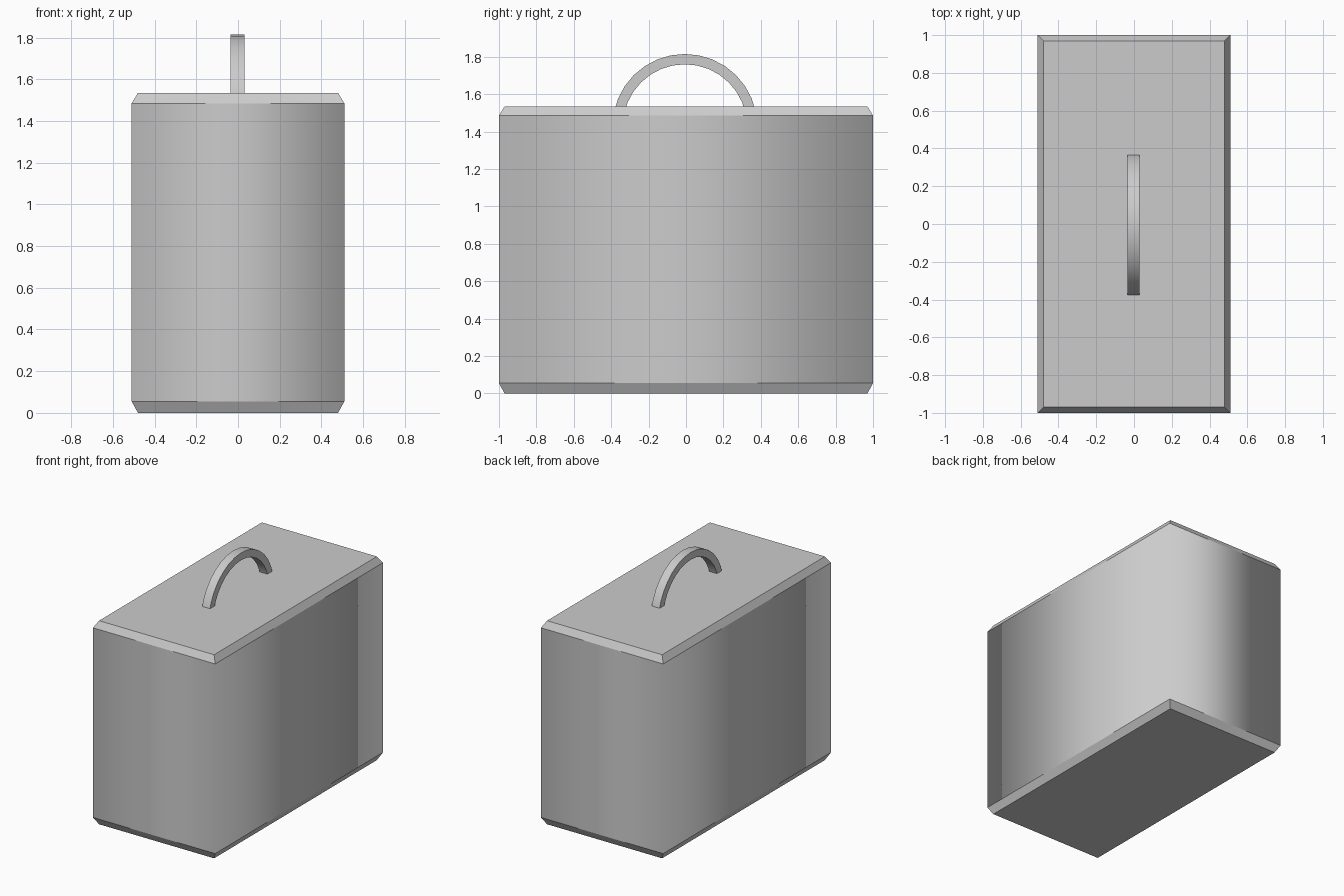
import bpy, bmesh, math

if "Cube" in bpy.data.objects:
    bpy.data.objects.remove(bpy.data.objects["Cube"])


def finish(name, bm):
    bmesh.ops.recalc_face_normals(bm, faces=bm.faces)
    mesh = bpy.data.meshes.new(name)
    bm.to_mesh(mesh)
    bm.free()
    obj = bpy.data.objects.new(name, mesh)
    bpy.context.collection.objects.link(obj)
    return obj


def bridge_rings(bm, rings, closed_caps=True):
    # Join equal rings of four points into a tube
    loops = [[bm.verts.new(p) for p in ring] for ring in rings]
    for a, b in zip(loops, loops[1:]):
        for i in range(4):
            j = (i + 1) % 4
            bm.faces.new((a[i], a[j], b[j], b[i]))
    if closed_caps:
        bm.faces.new(loops[0])
        bm.faces.new(loops[-1])


# Case body: tall box with chamfered top and bottom rims
half_x, half_y, inset = 0.51, 1.0, 0.03
bm = bmesh.new()
rings = []
for z, d in ((0, inset), (0.055, 0), (1.485, 0), (1.535, inset)):
    x, y = half_x - d, half_y - d
    rings.append([(-x, -y, z), (x, -y, z), (x, y, z), (-x, y, z)])
bridge_rings(bm, rings)
bm.normal_update()
# Walls are shaded smoothly round the corners, rims stay crisp
for f in bm.faces:
    f.smooth = abs(f.normal.z) < 0.1
for e in bm.edges:
    if abs(e.verts[0].co.z - e.verts[1].co.z) < 0.001:
        e.smooth = False
finish("case_body", bm)

# Carry handle: arched strap with its feet sunk into the top
steps, cy, cz = 16, -0.006, 1.428
outer, inner, x0, x1 = 0.387, 0.332, -0.035, 0.03
bm = bmesh.new()
rings = []
for i in range(steps + 1):
    a = math.pi * i / steps
    c, s = math.cos(a), math.sin(a)
    rings.append([(x, cy + r * c, cz + r * s)
                  for x, r in ((x0, inner), (x1, inner), (x1, outer), (x0, outer))])
bridge_rings(bm, rings)
handle = finish("carry_handle", bm)
bpy.context.view_layer.objects.active = handle
handle.select_set(True)
bpy.ops.object.shade_smooth_by_angle(angle=math.radians(30))
